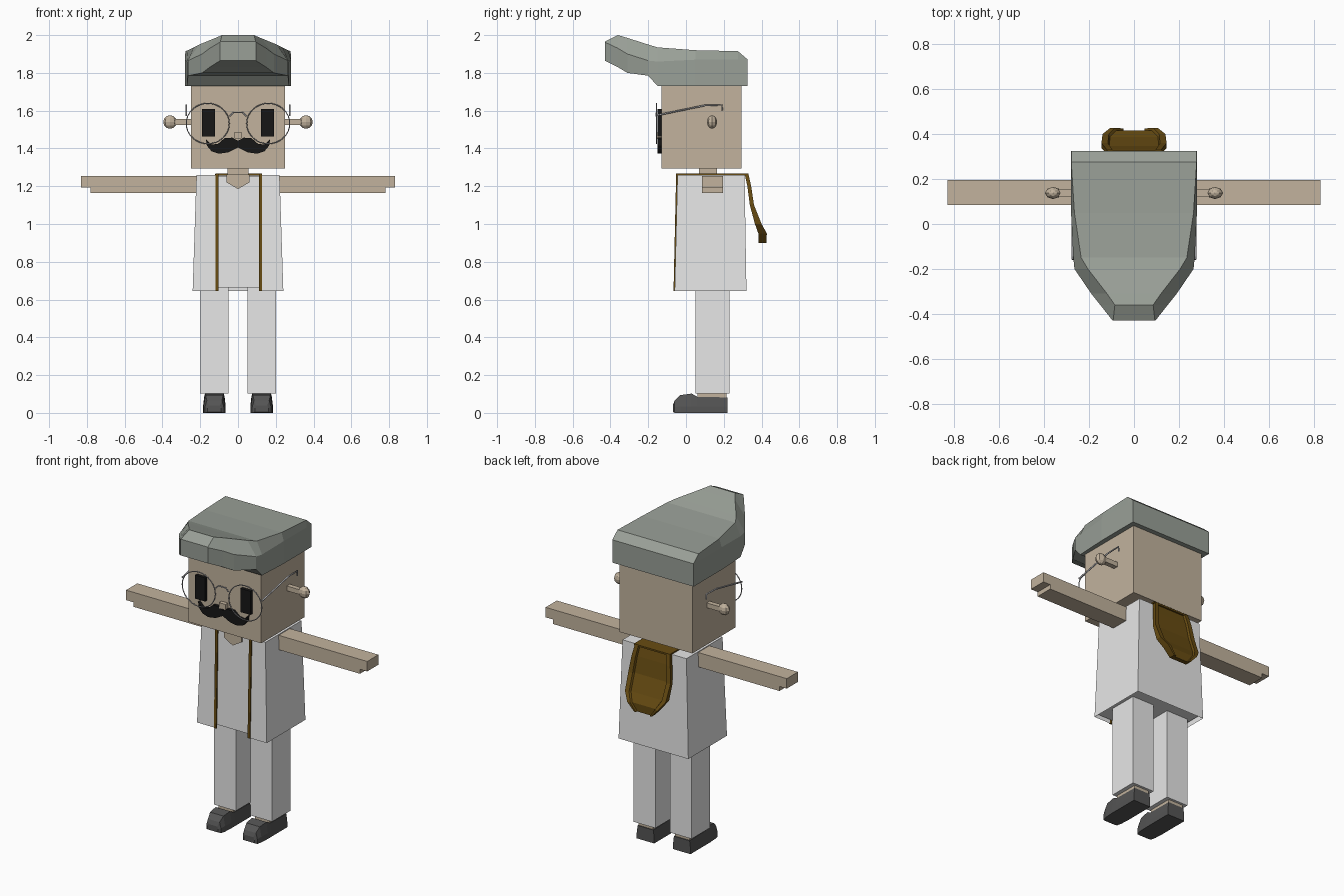
import bpy, bmesh, math
from mathutils import Matrix, Vector

if "Cube" in bpy.data.objects:
    bpy.data.objects.remove(bpy.data.objects["Cube"])


def material(name, r, g, b):
    m = bpy.data.materials.new(name)
    m.use_nodes = True
    m.diffuse_color = (r, g, b, 1)
    m.node_tree.nodes["Principled BSDF"].inputs["Base Color"].default_value = (r, g, b, 1)
    return m


SKIN = material("skin", .54, .45, .34)
WHITE = material("white_cloth", .8, .8, .8)
GREEN = material("grey_green_felt", .32, .35, .31)
BROWN = material("golden_brown_trim", .138, .072, .006)
SHOE = material("dark_grey_leather", .09, .09, .09)
BLACK = material("black", .008, .008, .008)
METAL = material("grey_metal", .45, .45, .47)


def finish(name, bm, mat):
    bmesh.ops.recalc_face_normals(bm, faces=bm.faces)
    me = bpy.data.meshes.new(name)
    bm.to_mesh(me)
    bm.free()
    me.materials.append(mat)
    ob = bpy.data.objects.new(name, me)
    bpy.context.collection.objects.link(ob)
    return ob


def loft(name, rings, mat):
    """Skin a list of equal closed rings and cap both ends."""
    bm = bmesh.new()
    vs = [[bm.verts.new(p) for p in ring] for ring in rings]
    n = len(vs[0])
    for a, b in zip(vs, vs[1:]):
        for i in range(n):
            j = (i + 1) % n
            bm.faces.new((a[i], a[j], b[j], b[i]))
    bm.faces.new(vs[0])
    bm.faces.new(vs[-1])
    return finish(name, bm, mat)


def box(name, x, y, z, mat):
    return loft(name, [[(x[0], y[0], h), (x[1], y[0], h), (x[1], y[1], h), (x[0], y[1], h)]
                       for h in z], mat)


def prism(name, pts, axis, a, b, mat):
    """Extrude an outline along x (points are y, z) or y (points are x, z)."""
    place = (lambda p, d: (d, p[0], p[1])) if axis == "x" else (lambda p, d: (p[0], d, p[1]))
    return loft(name, [[place(p, d) for p in pts] for d in (a, b)], mat)


def hull_rings(stations, cx=0):
    """Each station: y, side half width, bottom z, side top z, top half width, top z."""
    return [[(cx - w, y, zb), (cx + w, y, zb), (cx + w, y, zs),
             (cx + wt, y, zt), (cx - wt, y, zt), (cx - w, y, zs)]
            for y, w, zb, zs, wt, zt in stations]


def wire(name, pts, r, mat):
    cu = bpy.data.curves.new(name, "CURVE")
    cu.dimensions = "3D"
    cu.bevel_depth = r
    cu.bevel_resolution = 1
    sp = cu.splines.new("POLY")
    sp.points.add(len(pts) - 1)
    for q, p in zip(sp.points, pts):
        q.co = (*p, 1)
    cu.materials.append(mat)
    ob = bpy.data.objects.new(name, cu)
    bpy.context.collection.objects.link(ob)


# Head, neck and chest skin
box("head", (-.25, .25), (-.13, .295), (1.295, 1.8), SKIN)
box("neck", (-.055, .055), (.07, .165), (1.2, 1.3), SKIN)
box("nose", (-.022, .022), (-.155, -.125), (1.45, 1.485), SKIN)
prism("neckline", [(-.06, 1.262), (.06, 1.262), (.06, 1.22), (0, 1.185), (-.06, 1.22)],
      "y", -.053, -.04, SKIN)

# Cap with raised peak
loft("cap", hull_rings([
    (.325, .28, 1.73, 1.87, .279, 1.872),
    (.275, .28, 1.73, 1.87, .279, 1.915),
    (.05, .28, 1.73, 1.87, .265, 1.92),
    (-.15, .27, 1.73, 1.86, .235, 1.935),
    (-.20, .265, 1.785, 1.865, .205, 1.95),
    (-.31, .19, 1.80, 1.90, .12, 1.985),
    (-.36, .15, 1.83, 1.93, .085, 2.0),
    (-.43, .095, 1.865, 1.963, .093, 1.966)]), GREEN)

# Moustache, mirrored from one half outline
half = [(0, 1.44), (.03, 1.457), (.07, 1.455), (.105, 1.425), (.14, 1.42), (.17, 1.45),
        (.165, 1.415), (.14, 1.385), (.1, 1.372), (.05, 1.38), (0, 1.405)]
prism("moustache", half + [(-x, z) for x, z in half[-2:0:-1]], "y", -.15, -.125, BLACK)

# Spectacle bridge
wire("glasses_bridge", [(-.045, -.157, 1.57), (-.025, -.157, 1.59), (.025, -.157, 1.59),
                        (.045, -.157, 1.57)], .004, METAL)

# Jacket shell, open below and down the front
bm = bmesh.new()
outline = []
for z, w, f, b in ((.645, .24, -.06, .32), (1.26, .22, -.045, .31)):
    outline.append([bm.verts.new((x, y, z)) for x, y in
                    ((.12, f), (w, f), (w, b), (-w, b), (-w, f), (-.11, f))])
for i in range(5):
    bm.faces.new((outline[0][i], outline[0][i + 1], outline[1][i + 1], outline[1][i]))
bm.faces.new(outline[1])
finish("jacket", bm, WHITE)

# Shirt inside the jacket
loft("shirt", [[(-w, f, z), (w, f, z), (w, b, z), (-w, b, z)] for z, w, f, b in
               ((.665, .225, -.053, .30), (1.255, .21, -.04, .30))], WHITE)

# Trim running down the front and over the shoulders
band = [(-.052, 1.268), (.33, 1.268), (.33, 1.258), (-.045, 1.258), (-.058, .645), (-.066, .645)]
for side, x in (("right", -.112), ("left", .12)):
    prism(side + "_trim", band, "x", x - .008, x + .008, BROWN)
box("collar_top", (-.12, .128), (.17, .33), (1.258, 1.268), BROWN)

# Hanging flap on the back with a raised rim
loft("back_flap", [[(-w, y, z), (-.8 * w, y, z), (-.76 * w, y - .012, z), (.76 * w, y - .012, z),
                    (.8 * w, y, z), (w, y, z), (w, y - t, z), (-w, y - t, z)]
                   for y, z, w, t in ((.33, 1.267, .12, .02), (.345, 1.2, .133, .02),
                                      (.36, 1.1, .145, .022), (.4, 1.0, .14, .035),
                                      (.428, .95, .105, .045), (.425, .9, .06, .04))], BROWN)

# Paired parts
for side, s in (("left", 1), ("right", -1)):
    def span(a, b):
        return (s * a, s * b)

    # Arm with a stepped hand
    prism(side + "_arm", [(s * x, z) for x, z in ((.2, 1.255), (.83, 1.255), (.83, 1.193),
                                                  (.78, 1.193), (.78, 1.165), (.2, 1.165))],
          "y", .085, .195, SKIN)

    # Leg, ankle and shoe
    box(side + "_leg", span(.05, .2), (.05, .23), (.103, .8), WHITE)
    box(side + "_ankle", span(.075, .175), (.06, .215), (.06, .11), SKIN)
    loft(side + "_shoe", hull_rings([
        (.22, .06, 0, .035, .054, .082), (.06, .06, 0, .035, .054, .085),
        (.03, .06, 0, .035, .05, .102), (-.03, .057, 0, .035, .046, .094),
        (-.06, .05, 0, .03, .04, .065), (-.07, .036, .005, .025, .03, .04)], s * .125), SHOE)

    # Ear on a short stalk
    box(side + "_ear_stalk", span(.24, .34), (.123, .153), (1.525, 1.555), SKIN)
    bm = bmesh.new()
    bmesh.ops.create_uvsphere(bm, u_segments=8, v_segments=6, radius=.036)
    bmesh.ops.scale(bm, vec=(1, .75, 1), verts=bm.verts)
    bmesh.ops.translate(bm, vec=(s * .36, .138, 1.54), verts=bm.verts)
    finish(side + "_ear", bm, SKIN)

    # Eye
    box(side + "_eye", span(.122, .19), (-.15, -.125), (1.463, 1.61), BLACK)

    # Spectacle rim and temple
    rim = [(s * .16 + .114 * math.cos(a), -.157, 1.532 + .107 * math.sin(a))
           for a in (math.tau * i / 32 for i in range(33))]
    wire(side + "_glasses_rim", rim, .003, METAL)
    wire(side + "_glasses_temple", [(s * .274, y, z) for y, z in
                                    ((-.157, 1.575), (.1, 1.628), (.19, 1.63), (.192, 1.6))],
         .005, METAL)
